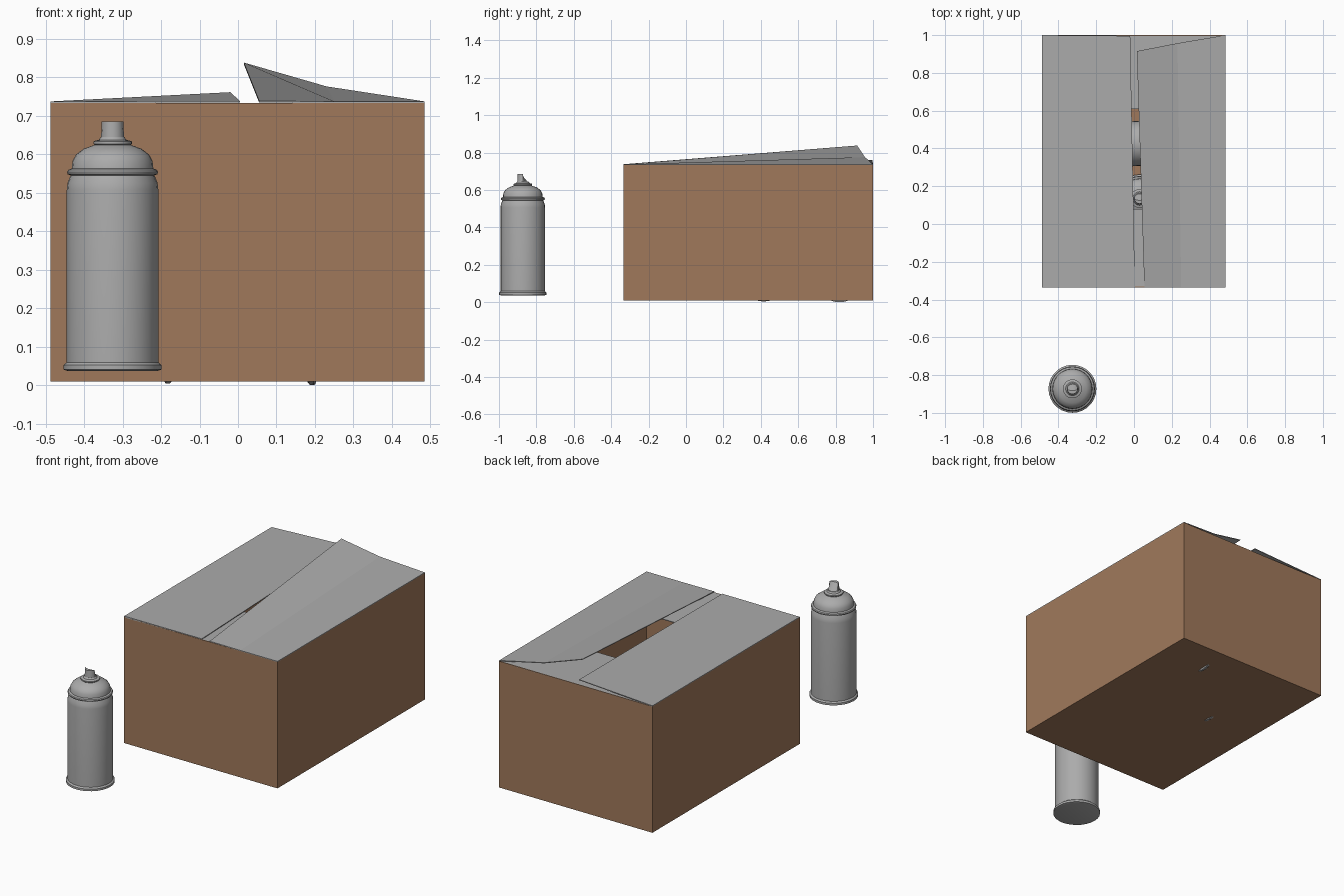
import bpy, bmesh, math
from mathutils import Matrix, Vector

if "Cube" in bpy.data.objects:
    bpy.data.objects.remove(bpy.data.objects["Cube"])


def material(name, rgb):
    m = bpy.data.materials.new(name)
    m.diffuse_color = (*rgb, 1)
    m.use_nodes = True
    m.node_tree.nodes["Principled BSDF"].inputs["Base Color"].default_value = m.diffuse_color
    return m


BROWN = material("cardboard brown", (0.352, 0.191, 0.105))
GREY = material("plain grey", (0.41, 0.41, 0.41))


def finish(name, bm, mat, smooth=None):
    bmesh.ops.recalc_face_normals(bm, faces=bm.faces)
    mesh = bpy.data.meshes.new(name)
    bm.to_mesh(mesh)
    bm.free()
    ob = bpy.data.objects.new(name, mesh)
    bpy.context.collection.objects.link(ob)
    mesh.materials.append(mat)
    if smooth:
        bpy.ops.object.select_all(action='DESELECT')
        ob.select_set(True)
        bpy.context.view_layer.objects.active = ob
        bpy.ops.object.shade_smooth_by_angle(angle=math.radians(smooth))
    return ob


def sheet(name, strip_a, strip_b, mat, thick=0.004):
    """Thin card between two matching edges, extruded downwards."""
    bm = bmesh.new()
    n = len(strip_a)
    down = Vector((0, 0, thick))
    rows = [[bm.verts.new(Vector(p) - d) for p in list(strip_a) + list(strip_b)[::-1]]
            for d in (Vector((0, 0, 0)), down)]
    m = 2 * n
    for r in rows:
        for i in range(n - 1):
            bm.faces.new((r[i], r[i + 1], r[m - 2 - i], r[m - 1 - i]))
    for i in range(m):
        j = (i + 1) % m
        bm.faces.new((rows[0][i], rows[0][j], rows[1][j], rows[1][i]))
    return finish(name, bm, mat)


# Open box: shell without a lid, given a thin inner wall
X0, X1, Y0, Y1, Z0, Z1 = -0.487, 0.485, -0.335, 1.0, 0.009, 0.733
bm = bmesh.new()
bmesh.ops.create_cube(bm, size=1)
for v in bm.verts:
    v.co = (X0 if v.co.x < 0 else X1, Y0 if v.co.y < 0 else Y1, Z0 if v.co.z < 0 else Z1)
bm.faces.ensure_lookup_table()
bmesh.ops.delete(bm, geom=[f for f in bm.faces if f.calc_center_median().z > Z1 - 0.01],
                 context='FACES_ONLY')
box = finish("box_body", bm, BROWN)
wall = box.modifiers.new("wall", 'SOLIDIFY')
wall.thickness = 0.005
wall.offset = -1

# Short inner flaps, lying flat under the long ones
sheet("front_inner_flap", [(X0 + .008, Y0, Z1), (X1 - .008, Y0, Z1)],
      [(X0 + .012, 0.08, Z1 - .004), (X1 - .012, 0.08, Z1 - .004)], GREY)
sheet("back_inner_flap", [(X0 + .008, Y1, Z1), (X1 - .008, Y1, Z1)],
      [(X0 + .012, 0.61, Z1 - .004), (X1 - .012, 0.61, Z1 - .004)], GREY)

# Long outer flaps, bent upwards at the back
sheet("left_flap", [(X0, Y0, .737), (0.005, Y0, .738)],
      [(X0, Y1, .737), (-0.02, .996, .761)], GREY)
sheet("right_flap", [(X1, Y0, .737), (.25, Y0, .737), (.055, Y0, .738)],
      [(X1, Y1, .737), (.23, .957, .776), (.015, .915, .838)], GREY)

# Spray can profile (radius, height) from base to neck
PROFILE = [(0, 0.004), (.118, 0), (.127, .003), (.127, .015), (.119, .022), (.119, .470),
           (.117, .488), (.109, .508), (.117, .511), (.118, .517), (.115, .522), (.106, .526),
           (.104, .545), (.095, .562), (.075, .577), (.047, .587), (.050, .590), (.050, .596),
           (.045, .598), (.036, .600), (.030, .608), (0, .608)]
SEG = 28


def spray_can(prefix, matrix):
    # Lathed can with seams and dome
    bm = bmesh.new()
    verts = [bm.verts.new((r, 0, z)) for r, z in PROFILE]
    edges = [bm.edges.new(p) for p in zip(verts, verts[1:])]
    bmesh.ops.spin(bm, geom=verts + edges, cent=(0, 0, 0), axis=(0, 0, 1),
                   angle=2 * math.pi, steps=SEG, use_duplicate=False)
    bmesh.ops.remove_doubles(bm, verts=bm.verts, dist=1e-5)
    body = finish(prefix + "_body", bm, GREY, 35)
    # Nozzle with its back scooped away towards the top
    bm = bmesh.new()
    bmesh.ops.create_cone(bm, cap_ends=True, segments=16, radius1=.030, radius2=.028,
                          depth=.046, matrix=Matrix.Translation((0, 0, .625)))
    for v in bm.verts:
        if v.co.z > .63 and v.co.y > 0.001:
            v.co.y *= -0.35
    nozzle = finish(prefix + "_nozzle", bm, GREY, 35)
    for ob in (body, nozzle):
        ob.matrix_world = matrix


def lying(x, y, z, yaw, tilt):
    return (Matrix.Translation((x, y, z)) @ Matrix.Rotation(math.radians(yaw), 4, 'Z')
            @ Matrix.Rotation(math.radians(90 - tilt), 4, 'Y'))


# One can outside, one upright and two lying inside the box
spray_can("outside_can", Matrix.Translation((-.326, -.8725, .037)))
spray_can("upright_can", Matrix.Translation((.03, .135, .014)))
spray_can("back_lying_can", lying(.205, .82, .127, 176, 1.5))
spray_can("middle_lying_can", lying(-.195, .415, .131, 3, 1.5))
